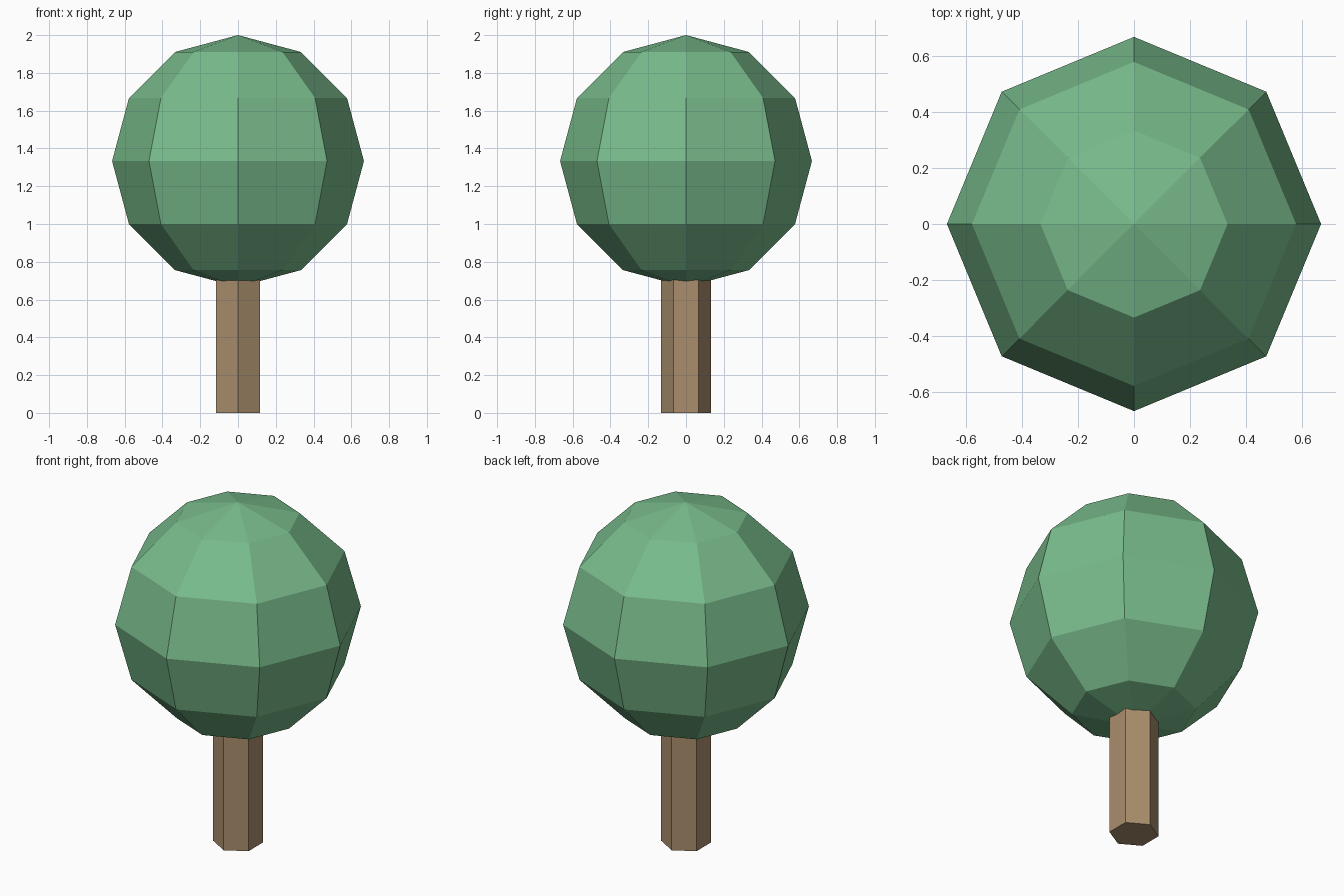
import bpy

cube = bpy.data.objects.get("Cube")
if cube:
    bpy.data.objects.remove(cube, do_unlink=True)


def make_material(name, color):
    mat = bpy.data.materials.new(name)
    mat.use_nodes = True
    mat.diffuse_color = color
    mat.node_tree.nodes["Principled BSDF"].inputs["Base Color"].default_value = color
    return mat


def finish(name, mat):
    obj = bpy.context.object
    obj.name = name
    obj.data.name = name
    obj.data.materials.append(mat)
    bpy.ops.object.shade_flat()
    return obj


leaf_green = make_material("leaf green", (0.19, 0.50, 0.26, 1))
bark_brown = make_material("bark brown", (0.40, 0.27, 0.15, 1))

# Hexagonal trunk, its top hidden inside the crown
trunk_height = 0.8
bpy.ops.mesh.primitive_cylinder_add(
    vertices=6, radius=0.133, depth=trunk_height, location=(0, 0, trunk_height / 2))
finish("trunk", bark_brown)

# Faceted round crown
crown_radius = 2 / 3
bpy.ops.mesh.primitive_uv_sphere_add(
    segments=8, ring_count=6, radius=crown_radius, location=(0, 0, 2 - crown_radius))
finish("crown", leaf_green)
